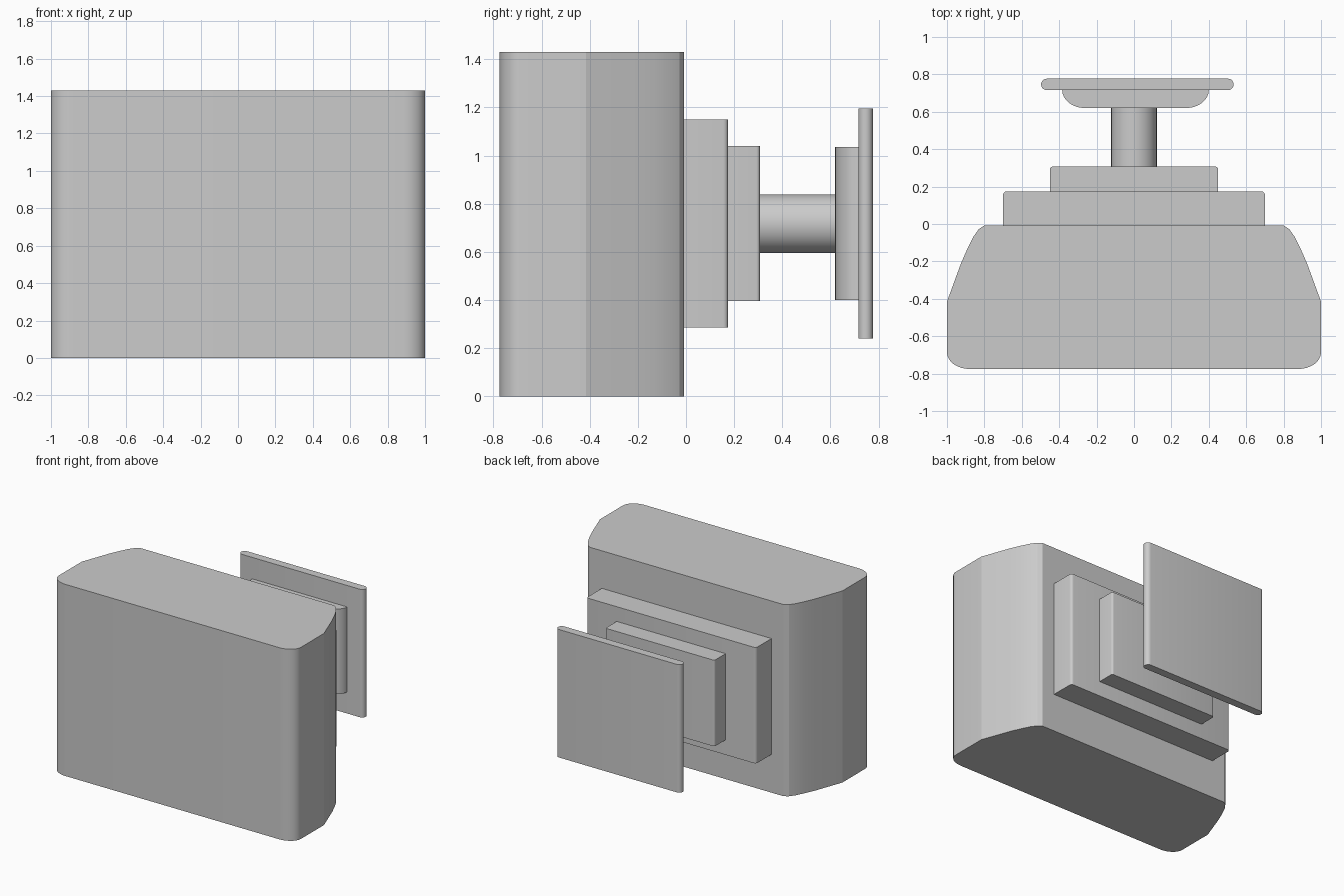
import bpy
import bmesh
import math
from mathutils import Matrix

if "Cube" in bpy.data.objects:
    bpy.data.objects.remove(bpy.data.objects["Cube"])


def arc(cx, cy, rx, ry, a0, a1, n):
    """Points on an elliptical arc, angles in degrees."""
    return [(cx + rx * math.cos(math.radians(a0 + (a1 - a0) * i / n)),
             cy + ry * math.sin(math.radians(a0 + (a1 - a0) * i / n)))
            for i in range(n + 1)]


def finish(bm, name, angle):
    bmesh.ops.recalc_face_normals(bm, faces=bm.faces)
    me = bpy.data.meshes.new(name)
    bm.to_mesh(me)
    bm.free()
    ob = bpy.data.objects.new(name, me)
    bpy.context.collection.objects.link(ob)
    bpy.ops.object.select_all(action='DESELECT')
    ob.select_set(True)
    bpy.context.view_layer.objects.active = ob
    bpy.ops.object.shade_smooth_by_angle(angle=math.radians(angle))


def slab(name, half, z0, z1, cx=0.0, angle=16):
    """Mirror a right-hand plan profile (front to back) and extrude it in z."""
    plan = half + [(-x, y) for x, y in reversed(half)]
    bm = bmesh.new()
    face = bm.faces.new([bm.verts.new((x + cx, y, z0)) for x, y in plan])
    top = bmesh.ops.extrude_face_region(bm, geom=[face], use_keep_orig=True)
    verts = [g for g in top["geom"] if isinstance(g, bmesh.types.BMVert)]
    bmesh.ops.translate(bm, verts=verts, vec=(0, 0, z1 - z0))
    finish(bm, name, angle)


def rounded_plate(name, w, y0, y1, z0, z1, r):
    """Plate with its two rear upright edges rounded."""
    slab(name, [(w, y0)] + arc(w - r, y1 - r, r, r, 0, 90, 4), z0, z1, angle=30)


# Main body: rounded front corners, faceted shoulders tapering to the back
slab("body", arc(0.88, -0.685, 0.12, 0.09, -90, 0, 8) +
     [(1, -0.415), (0.925, -0.21), (0.89, -0.13), (0.858, -0.067),
      (0.83, -0.028), (0.80, -0.008)], 0, 1.43)

# Stepped mounting plates
rounded_plate("large_back_plate", 0.70, -0.008, 0.175, 0.285, 1.15, 0.02)
rounded_plate("small_back_plate", 0.45, 0.175, 0.307, 0.397, 1.04, 0.015)

# Round stem, running through to the wall plate
bm = bmesh.new()
bmesh.ops.create_cone(bm, cap_ends=True, segments=32, radius1=0.122, radius2=0.122,
                      depth=0.41,
                      matrix=Matrix.Translation((0, 0.512, 0.717)) @ Matrix.Rotation(math.pi / 2, 4, 'X'))
finish(bm, "stem", 30)

# Curved bracket behind the wall plate
slab("curved_bracket", arc(0.27, 0.717, 0.122, 0.097, -90, 0, 8), 0.4, 1.035, cx=0.008, angle=30)

# Wall plate with fully rounded side edges
slab("wall_plate", arc(0.484, 0.7465, 0.031, 0.0305, -90, 90, 10), 0.24, 1.195, cx=0.018, angle=30)
